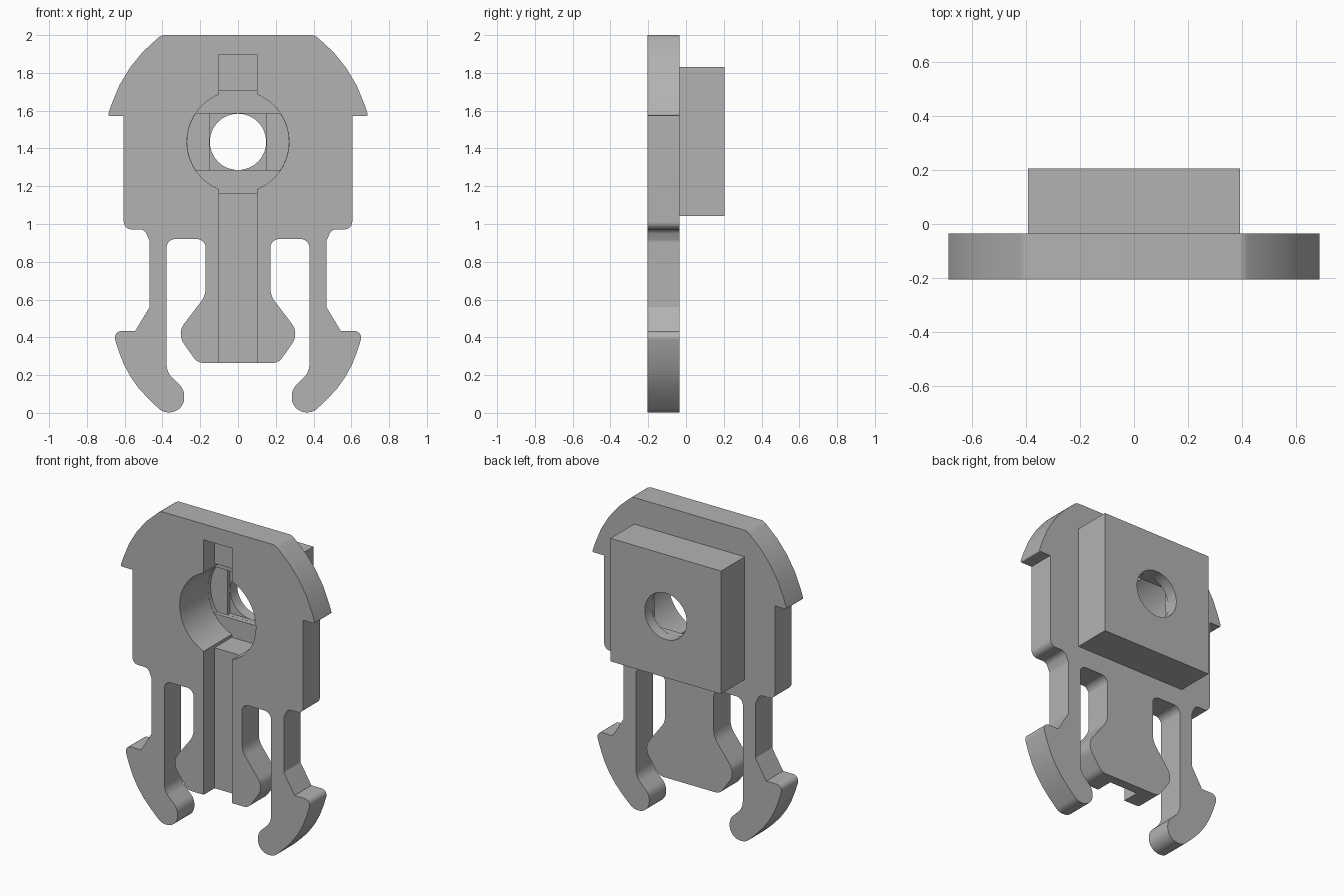
import bpy, bmesh, math
from mathutils import Vector

if "Cube" in bpy.data.objects:
    bpy.data.objects.remove(bpy.data.objects["Cube"], do_unlink=True)

FRONT, MID, BACK = -0.205, -0.035, 0.205
BORE_Z, BORE_R, HOLE_R = 1.435, 0.27, 0.149

grey = bpy.data.materials.new("plain_grey")
grey.use_nodes = True
grey.diffuse_color = (0.45, 0.45, 0.45, 1)
grey.node_tree.nodes["Principled BSDF"].inputs["Base Color"].default_value = grey.diffuse_color


def rounded(corners):
    """Turn (x, z, radius) corners of an open path into filleted points."""
    out = []
    for i, (x, z, r) in enumerate(corners):
        p = Vector((x, z))
        if r == 0 or i in (0, len(corners) - 1):
            out.append(p)
            continue
        a = (Vector(corners[i - 1][:2]) - p).normalized()
        b = (Vector(corners[i + 1][:2]) - p).normalized()
        half = a.angle(b) / 2
        centre = p + (a + b).normalized() * r / math.sin(half)
        tangent = r / math.tan(half)
        start, end = p + a * tangent - centre, p + b * tangent - centre
        turn = math.pi - 2 * half
        steps = max(4, math.ceil(turn / 0.16))
        for k in range(steps + 1):
            t = k / steps
            out.append(centre + (start * math.sin((1 - t) * turn)
                                 + end * math.sin(t * turn)) / math.sin(turn)
                       if turn < 1.5 else
                       centre + start.lerp(end, t).normalized() * r)
    return out


def prism(name, points, y0, y1):
    """Extrude an x-z outline from y0 to y1."""
    bm = bmesh.new()
    face = bm.faces.new([bm.verts.new((p[0], y0, p[1])) for p in points])
    new = bmesh.ops.extrude_face_region(bm, geom=[face])["geom"]
    bmesh.ops.translate(bm, vec=(0, y1 - y0, 0),
                        verts=[v for v in new if isinstance(v, bmesh.types.BMVert)])
    bmesh.ops.recalc_face_normals(bm, faces=bm.faces)
    mesh = bpy.data.meshes.new(name)
    bm.to_mesh(mesh)
    bm.free()
    mesh.materials.append(grey)
    obj = bpy.data.objects.new(name, mesh)
    bpy.context.collection.objects.link(obj)
    return obj


def rect(half, z0, z1):
    return [(-half, z0), (half, z0), (half, z1), (-half, z1)]


def arc(r, a0, a1, n):
    return [(r * math.cos(a0 + (a1 - a0) * k / n),
             BORE_Z + r * math.sin(a0 + (a1 - a0) * k / n)) for k in range(n + 1)]


def combine(body, other, operation):
    mod = body.modifiers.new("combine", 'BOOLEAN')
    mod.operation, mod.solver, mod.object = operation, 'EXACT', other
    bpy.ops.object.select_all(action='DESELECT')
    bpy.context.view_layer.objects.active = body
    body.select_set(True)
    bpy.ops.object.modifier_apply(modifier=mod.name)
    bpy.data.objects.remove(other, do_unlink=True)


# Half outline: shoulder, side, latch arm, foot, inner gap, centre tongue
half = rounded([
    (0, 2, 0), (0.405, 2, 0.05), (0.60, 1.845, 0.75), (0.69, 1.572, 0.008),
    (0.605, 1.572, 0), (0.605, 0.972, 0.04), (0.495, 0.972, 0.04),
    (0.468, 0.91, 0.04), (0.468, 0.56, 0), (0.545, 0.433, 0),
    (0.665, 0.433, 0.035), (0.585, 0.18, 0.6), (0.399, 0.003, 0.07),
    (0.285, 0.003, 0.076), (0.285, 0.125, 0.08), (0.378, 0.215, 0.1),
    (0.378, 0.92, 0.045), (0.172, 0.92, 0.045), (0.172, 0.62, 0.12),
    (0.325, 0.42, 0.09), (0.215, 0.265, 0.06), (0, 0.265, 0)])
outline = half + [Vector((-p.x, p.y)) for p in reversed(half[1:-1])]
body = prism("buckle_body", outline, FRONT, MID)

# Square block on the back
combine(body, prism("back_block", rect(0.392, 1.042, 1.83), MID - 0.04, BACK), 'UNION')

# Front groove, counterbore and stepped through hole
circle = 2 * math.pi
chord = math.asin(0.15 / (BORE_R - 0.001))
slab = (arc(BORE_R - 0.001, -chord, chord, 12)
        + arc(BORE_R - 0.001, math.pi - chord, math.pi + chord, 12))
cuts = [
    ("groove", rect(0.1, 0.2, 1.898), FRONT - 0.1, FRONT + 0.11),
    ("counterbore", arc(BORE_R, 0, circle, 64)[:-1], FRONT - 0.1, 0.08),
    ("deep_groove", rect(0.1, BORE_Z - BORE_R, BORE_Z + BORE_R), FRONT - 0.1, 0.08),
    ("wide_step", slab, 0.06, 0.107),
    ("square_step", rect(0.15, BORE_Z - 0.1495, BORE_Z + 0.1495), 0.06, 0.133),
    ("through_hole", arc(HOLE_R, 0, circle, 48)[:-1], 0.06, BACK + 0.1),
]
for cut in cuts:
    combine(body, prism(*cut), 'DIFFERENCE')

bpy.ops.object.shade_smooth_by_angle(angle=math.radians(25))
